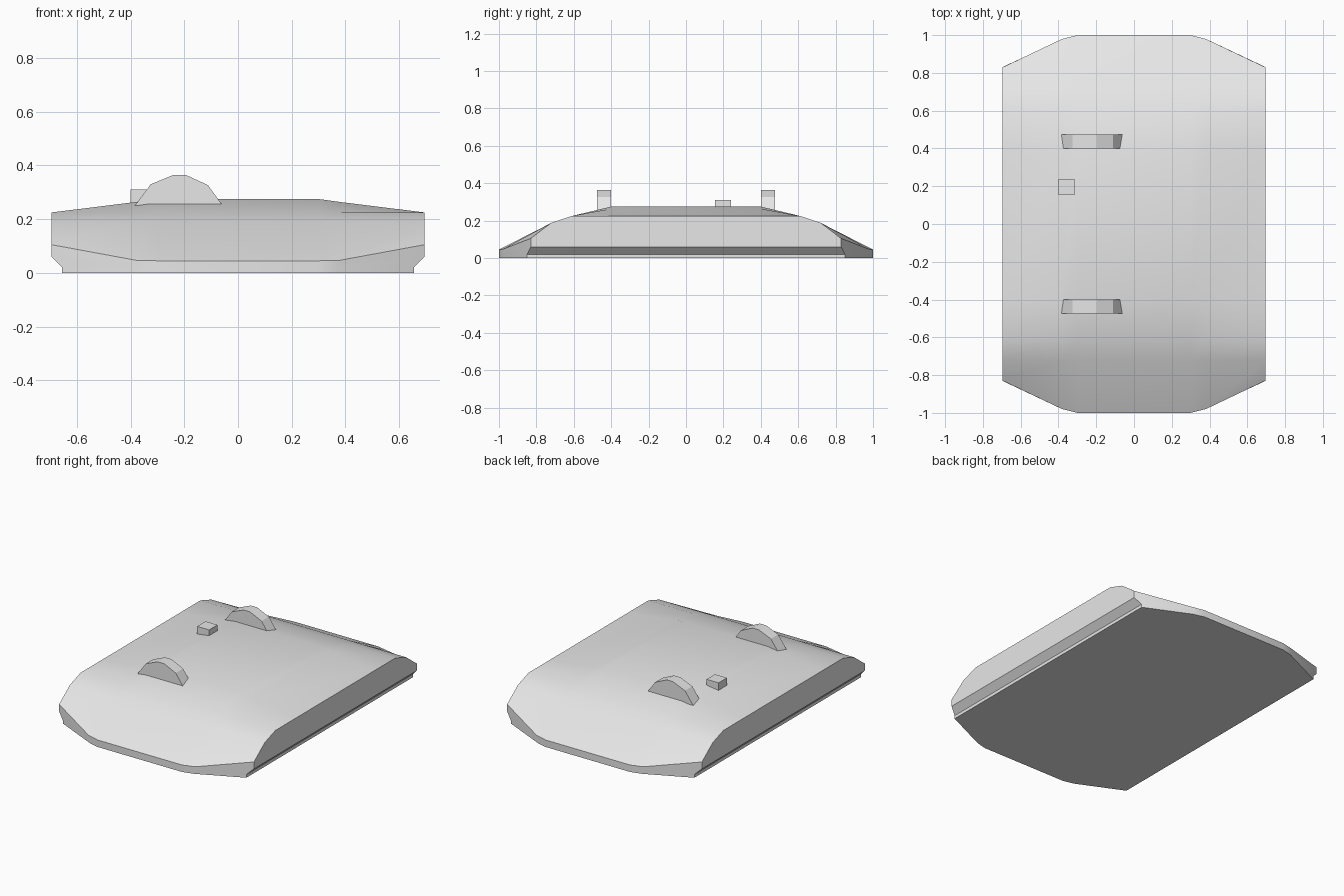
import bpy, bmesh, math

cube = bpy.data.objects.get("Cube")
if cube:
    bpy.data.objects.remove(cube, do_unlink=True)

grey = bpy.data.materials.new("light_grey")
grey.use_nodes = True
colour = (0.8, 0.8, 0.8, 1)
grey.diffuse_color = colour
grey.node_tree.nodes["Principled BSDF"].inputs["Base Color"].default_value = colour


def finish(name, bm):
    bmesh.ops.recalc_face_normals(bm, faces=bm.faces[:])
    mesh = bpy.data.meshes.new(name)
    bm.to_mesh(mesh)
    bm.free()
    mesh.materials.append(grey)
    ob = bpy.data.objects.new(name, mesh)
    bpy.context.collection.objects.link(ob)
    return ob


def section(x, foot_x, end_y, foot_y, lip_z, rim_z, top_z):
    """Closed ring across the hull: one half profile, mirrored in y."""
    half = [(foot_x, -foot_y, 0), (foot_x, -foot_y, 0.02), (x, -end_y, lip_z),
            (x, -end_y, rim_z), (x, -0.72, 0.188), (x, -0.61, 0.225),
            (x, -0.4, top_z)]
    return half + [(px, -py, pz) for px, py, pz in reversed(half)]


# Domed hull, lofted from side to side with clipped corners
side = (0.695, 0.655, 0.83, 0.85, 0.06, 0.105, 0.225)
shoulder = (0.38, 0.37, 0.98, 0.982, 0.035, 0.047, 0.264)
centre = (0.3, 0.3, 1.0, 1.0, 0.03, 0.045, 0.275)
stations = [(-s[0], -s[1]) + s[2:] for s in (side, shoulder, centre)]
stations += [centre, shoulder, side]
bm = bmesh.new()
rings = [[bm.verts.new(p) for p in section(*s)] for s in stations]
for a, b in zip(rings, rings[1:]):
    for i in range(len(a)):
        j = (i + 1) % len(a)
        bm.faces.new((a[i], a[j], b[j], b[i]))
for ring in (rings[0], rings[-1]):
    n = len(ring)
    bm.faces.new(ring[2:n - 2])                                # side wall
    bm.faces.new((ring[1], ring[2], ring[n - 3], ring[n - 2]))  # undercut
    bm.faces.new((ring[0], ring[1], ring[n - 2], ring[n - 1]))  # foot
hull = finish("hull", bm)
bpy.context.view_layer.objects.active = hull
hull.select_set(True)
bpy.ops.object.shade_smooth_by_angle(angle=math.radians(30))
hull.select_set(False)

# Pair of arched lugs
arch = [(-0.388, 0.245), (-0.325, 0.33), (-0.24, 0.365), (-0.195, 0.365),
        (-0.112, 0.327), (-0.058, 0.252)]
for name, y in (("front_lug", -0.475), ("back_lug", 0.4)):
    bm = bmesh.new()
    face = bm.faces.new([bm.verts.new((x, y, z)) for x, z in arch])
    new = bmesh.ops.extrude_face_region(bm, geom=[face])["geom"]
    bmesh.ops.translate(bm, vec=(0, 0.075, 0),
                        verts=[v for v in new if isinstance(v, bmesh.types.BMVert)])
    finish(name, bm)

# Small square block between the lugs
bm = bmesh.new()
bmesh.ops.create_cube(bm, size=0.085)
bmesh.ops.translate(bm, vec=(-0.357, 0.197, 0.268), verts=bm.verts[:])
finish("block", bm)
